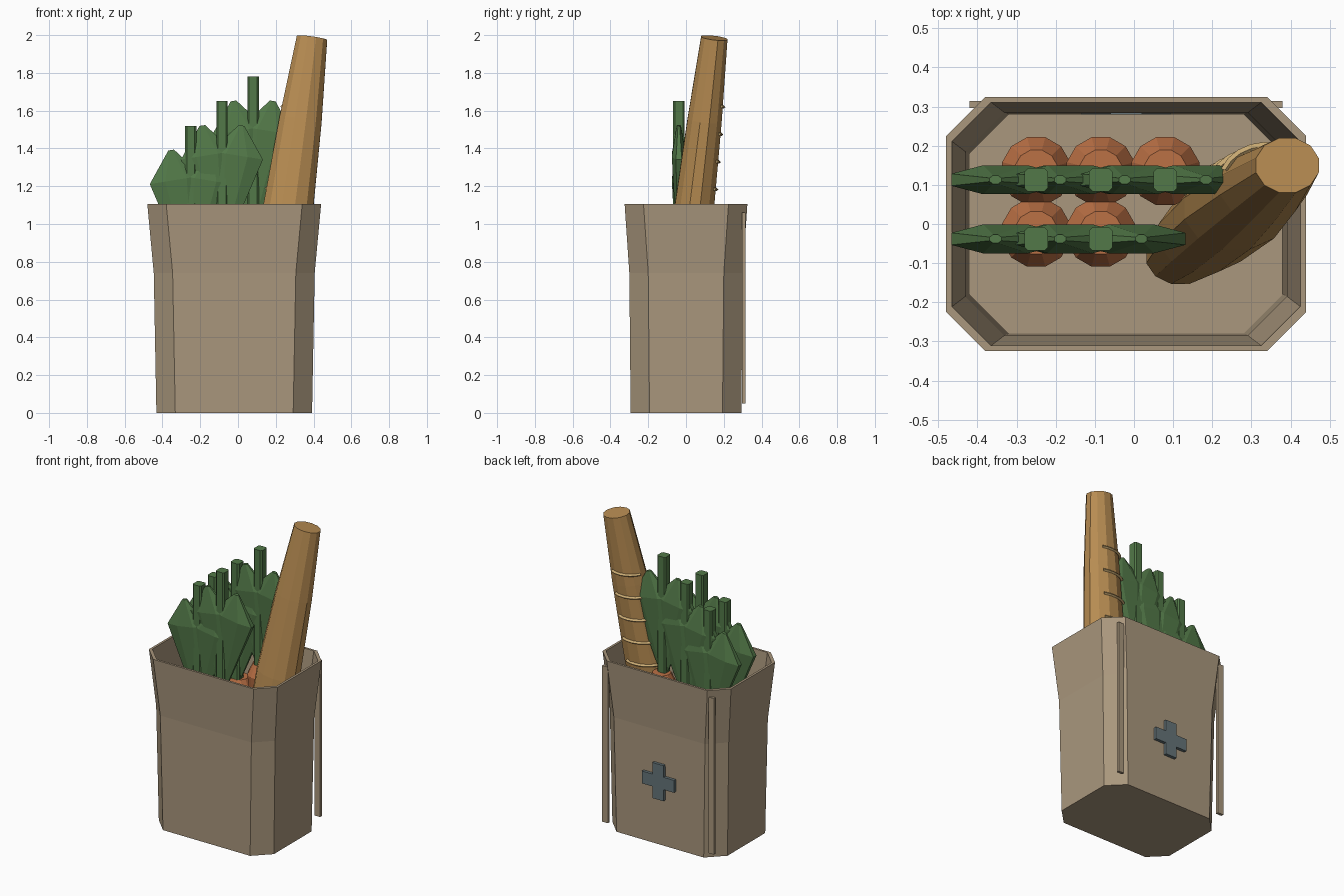
import bpy, bmesh, math
from mathutils import Vector

if "Cube" in bpy.data.objects:
    bpy.data.objects.remove(bpy.data.objects["Cube"])


def material(name, rgb):
    m = bpy.data.materials.new(name)
    m.diffuse_color = (*rgb, 1)
    m.use_nodes = True
    m.node_tree.nodes["Principled BSDF"].inputs["Base Color"].default_value = m.diffuse_color
    return m


PAPER = material("tan paper", (0.40, 0.31, 0.205))
CRUST = material("golden crust", (0.48, 0.265, 0.085))
SCORE = material("pale score", (0.58, 0.40, 0.17))
ORANGE = material("carrot orange", (0.50, 0.165, 0.06))
GREEN = material("leaf green", (0.085, 0.19, 0.065))
SLATE = material("slate grey", (0.13, 0.175, 0.19))


def mesh_object(name, bm, mat):
    bmesh.ops.recalc_face_normals(bm, faces=bm.faces)
    me = bpy.data.meshes.new(name)
    bm.to_mesh(me)
    bm.free()
    me.materials.append(mat)
    ob = bpy.data.objects.new(name, me)
    bpy.context.collection.objects.link(ob)
    return ob


def loft(name, rings, mat):
    """Skin a stack of equal-count rings and cap both ends."""
    bm = bmesh.new()
    loops = [[bm.verts.new(p) for p in r] for r in rings]
    n = len(loops[0])
    for a, b in zip(loops, loops[1:]):
        for i in range(n):
            j = (i + 1) % n
            bm.faces.new((a[i], a[j], b[j], b[i]))
    bm.faces.new(loops[0])
    bm.faces.new(loops[-1])
    return mesh_object(name, bm, mat)


def cut_rect(cx, cy, hx, hy, cut, z):
    """Rectangle with chamfered corners at height z."""
    a, b = hx - cut, hy - cut
    pts = [(a, -hy), (hx, -b), (hx, b), (a, hy), (-a, hy), (-hx, b), (-hx, -b), (-a, -hy)]
    return [Vector((cx + x, cy + y, z)) for x, y in pts]


def ellipse(center, rx, ry, n, tilt=(0, 0)):
    """Ring whose plane leans so it is square to an axis of slope tilt."""
    out = []
    for i in range(n):
        a = 2 * math.pi * (i + 0.5) / n
        x, y = rx * math.cos(a), ry * math.sin(a)
        out.append(Vector(center) + Vector((x, y, -tilt[0] * x - tilt[1] * y)))
    return out


def box(name, x0, x1, y0, y1, z0, z1, mat):
    return loft(name, [[(x0, y0, z), (x1, y0, z), (x1, y1, z), (x0, y1, z)]
                       for z in (z0, z1)], mat)


# Paper bag: outer wall up, over the rim, inner wall down to the floor
CX = -0.02
outer = [(0.412, 0.293, 0.0), (0.426, 0.300, 0.74), (0.460, 0.325, 1.105)]
inner = [(0.445, 0.311, 1.105), (0.411, 0.285, 0.74), (0.400, 0.280, 0.02)]
loft("bag", [cut_rect(CX, 0, hx, hy, 0.1, z) for hx, hy, z in outer + inner], PAPER)

# Straps behind the rear corners
for side, name in ((-1, "strap_left"), (1, "strap_right")):
    x = CX + side * 0.38
    box(name, x - 0.02, x + 0.02, 0.296, 0.314, 0.05, 1.06, PAPER)

# Cross badge on the back
a, b = 0.04, 0.115
outline = [(-a, -b), (a, -b), (a, -a), (b, -a), (b, a), (a, a),
           (a, b), (-a, b), (-a, a), (-b, a), (-b, -a), (-a, -a)]
loft("cross_badge", [[(CX + x, y, z + 0.415) for x, z in outline]
                     for y in (0.28, 0.316)], SLATE)

# Bread loaf leaning to the right and back
SLOPE = (0.14, 0.118)
LOAF = [(0.03, 0.09, 0.075), (0.5, 0.125, 0.1), (1.05, 0.137, 0.108),
        (1.55, 0.115, 0.093), (1.985, 0.083, 0.072)]


def loaf_center(z):
    return Vector((0.392 + SLOPE[0] * (z - 1.985), 0.15 + SLOPE[1] * (z - 1.985), z))


def loaf_radius(z):
    for (z0, x0, y0), (z1, x1, y1) in zip(LOAF, LOAF[1:]):
        if z <= z1:
            t = (z - z0) / (z1 - z0)
            return x0 + t * (x1 - x0), y0 + t * (y1 - y0)


loft("bread_loaf", [ellipse(loaf_center(z), rx, ry, 12, SLOPE) for z, rx, ry in LOAF], CRUST)

# Raised score marks wrapped over the back of the loaf
for k in range(5):
    z = 1.03 + 0.145 * k
    rx, ry = loaf_radius(z)
    rings = []
    for s in range(7):
        t = s / 6
        ang = math.radians(60 + 100 * t)
        rings.append([])
        for q in range(4):
            qa = math.pi / 2 * q
            grow = 0.003 + 0.011 * math.cos(qa)
            x, y = (rx + grow) * math.cos(ang), (ry + grow) * math.sin(ang)
            dz = 0.015 - 0.03 * t + 0.009 * math.sin(qa) - SLOPE[0] * x - SLOPE[1] * y
            rings[-1].append(loaf_center(z) + Vector((x, y, dz + 0.015)))
    loft(f"score_mark_{k + 1}", rings, SCORE)

# Carrots with a stem and two broad leaves each, stepping up to the right
for row, (cy, sy, count) in enumerate(((0.135, 0.113, 3), (-0.022, -0.038, 2))):
    for i in range(count):
        x = -0.25 + 0.165 * i
        top = 1.52 + 0.13 * i
        base = top - 0.75
        tag = f"{row + 1}_{i + 1}"
        profile = [(-0.70, 0.02), (-0.30, 0.065), (-0.07, 0.09), (0.0, 0.056)]
        loft(f"carrot_{tag}", [ellipse((x, cy, base + dz), r, r, 12) for dz, r in profile], ORANGE)
        loft(f"stem_{tag}", [cut_rect(x, sy, h, h, h * 0.3, z) for h, z in
                             ((0.03, base - 0.03), (0.03, top))], GREEN)
        for side, word in ((-1, "left"), (1, "right")):
            axis = Vector((side * 0.16, 0, 0.987))
            rings = [ellipse(Vector((x, sy, base - 0.02)) + axis * d, rx, ry, 8, (side * 0.162, 0))
                     for d, rx, ry in ((0.0, 0.02, 0.012), (0.49, 0.15, 0.04), (0.65, 0.016, 0.012))]
            loft(f"leaf_{word}_{tag}", rings, GREEN)
